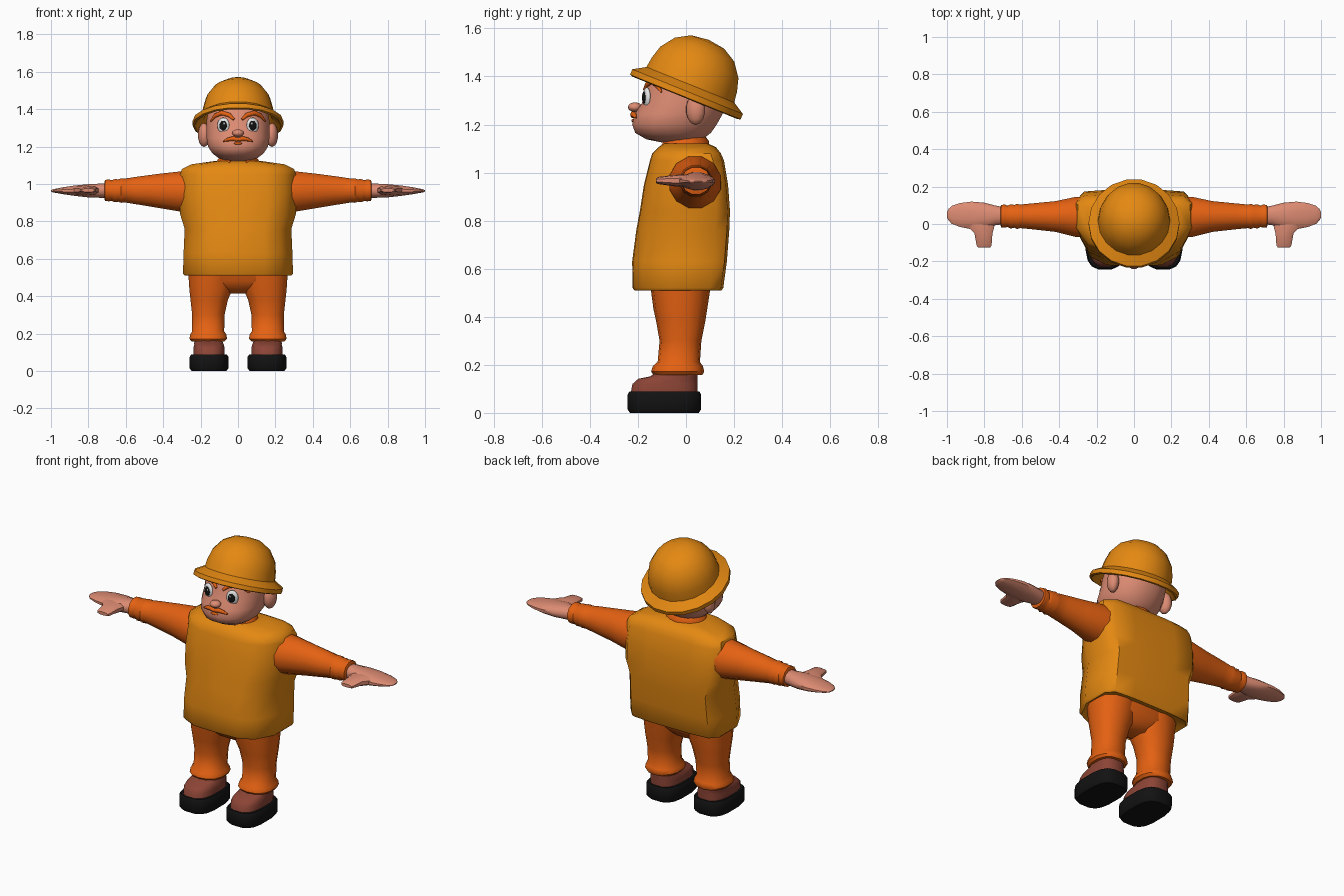
import bpy, bmesh, math
from mathutils import Vector, Matrix
from mathutils.bvhtree import BVHTree

if "Cube" in bpy.data.objects:
    bpy.data.objects.remove(bpy.data.objects["Cube"])


def mat(name, r, g, b):
    m = bpy.data.materials.new(name)
    m.diffuse_color = (r, g, b, 1)
    m.use_nodes = True
    m.node_tree.nodes["Principled BSDF"].inputs["Base Color"].default_value = m.diffuse_color
    return m


YELLOW = mat("amber_yellow", 0.78, 0.25, 0.006)
ORANGE = mat("deep_orange", 0.78, 0.12, 0.006)
SKIN = mat("skin", 0.72, 0.26, 0.17)
BROWN = mat("shoe_brown", 0.26, 0.058, 0.036)
BLACK = mat("black", 0.006, 0.006, 0.006)
WHITE = mat("white", 0.88, 0.88, 0.88)


def finish(name, bm, material, angle=45, mirror=False):
    bmesh.ops.recalc_face_normals(bm, faces=bm.faces[:])
    me = bpy.data.meshes.new(name)
    bm.to_mesh(me)
    bm.free()
    me.materials.append(material)
    ob = bpy.data.objects.new(name, me)
    bpy.context.collection.objects.link(ob)
    bpy.ops.object.select_all(action='DESELECT')
    ob.select_set(True)
    bpy.context.view_layer.objects.active = ob
    bpy.ops.object.shade_smooth_by_angle(angle=math.radians(angle))
    if mirror:
        ob.modifiers.new("mirror", 'MIRROR').use_mirror_merge = False
    return ob


def superellipse(sides, n):
    pts = []
    for i in range(sides):
        a = 2 * math.pi * (i + 0.5) / sides
        c, s = math.cos(a), math.sin(a)
        pts.append((math.copysign(abs(c) ** (2 / n), c), math.copysign(abs(s) ** (2 / n), s)))
    return pts


def loft(name, rings, material, axis='z', sides=12, n=2.0, section=None, angle=45, mirror=False):
    """Skin rings of (position, u0, u1, v0, v1) along an axis."""
    section = section or superellipse(sides, n)
    place = {'z': lambda p, u, v: (u, v, p),
             'x': lambda p, u, v: (p, u, v),
             'y': lambda p, u, v: (u, p, v)}[axis]
    bm = bmesh.new()
    loops = []
    for p, u0, u1, v0, v1 in rings:
        loops.append([bm.verts.new(place(p, (u0 + u1) / 2 + (u1 - u0) / 2 * a,
                                         (v0 + v1) / 2 + (v1 - v0) / 2 * b)) for a, b in section])
    k = len(section)
    for lo, hi in zip(loops, loops[1:]):
        for i in range(k):
            bm.faces.new((lo[i], lo[(i + 1) % k], hi[(i + 1) % k], hi[i]))
    bm.faces.new(loops[0])
    bm.faces.new(loops[-1])
    return finish(name, bm, material, angle, mirror)


def ball(name, center, radii, material, turn=0, segs=14, mirror=False):
    bm = bmesh.new()
    m = Matrix.Translation(center) @ Matrix.Rotation(turn, 4, 'Z') @ Matrix.Diagonal((*radii, 1))
    bmesh.ops.create_uvsphere(bm, u_segments=segs, v_segments=segs // 2 + 1, radius=1, matrix=m)
    return finish(name, bm, material, 60, mirror)


def tube(name, pts, radii, material):
    cu = bpy.data.curves.new(name, 'CURVE')
    cu.dimensions = '3D'
    cu.bevel_depth = 1
    cu.bevel_resolution = 2
    cu.use_fill_caps = True
    sp = cu.splines.new('POLY')
    sp.points.add(len(pts) - 1)
    for q, p, r in zip(sp.points, pts, radii):
        q.co = (*p, 1)
        q.radius = r
    cu.materials.append(material)
    ob = bpy.data.objects.new(name, cu)
    bpy.context.collection.objects.link(ob)


# Shoes
loft("sole", [(0, .06, .25, -.235, .055), (.015, .05, .26, -.245, .065), (.075, .05, .26, -.245, .065),
              (.088, .058, .252, -.238, .058)], BLACK, sides=16, n=3, mirror=True)
loft("shoe_upper", [(.08, .07, .24, -.232, .05), (.12, .07, .24, -.225, .05), (.142, .075, .235, -.2, .05),
                    (.152, .08, .235, -.15, .05), (.18, .085, .23, -.11, .048)],
     BROWN, sides=16, n=2.8, mirror=True)

# Trousers
loft("trouser_leg", [(.158, .07, .25, -.135, .068), (.172, .056, .262, -.145, .076), (.195, .06, .258, -.138, .07),
                     (.212, .072, .247, -.118, .058), (.3, .07, .247, -.11, .064), (.38, .052, .256, -.124, .08),
                     (.43, .03, .262, -.135, .088), (.54, .0, .27, -.15, .105)],
     ORANGE, sides=14, n=2.3, mirror=True)
loft("trouser_seat", [(.415, -.07, .07, -.07, .04), (.44, -.13, .13, -.11, .065), (.48, -.25, .25, -.14, .095),
                      (.6, -.268, .268, -.155, .11)], ORANGE, sides=16, n=2.6)

# Vest: flat back, chamfered front
half = [(.0, -1), (.5, -.98), (.8, -.75), (1, -.15), (1, .7), (.86, .95), (.45, 1)]
section = half + [(0, 1)] + [(-a, b) for a, b in reversed(half[1:])]
loft("vest", [(.53, -.25, .25, -.19, .12), (.51, -.285, .285, -.215, .148), (.52, -.294, .294, -.222, .155),
              (.63, -.291, .291, -.224, .17), (.76, -.285, .285, -.207, .18), (.84, -.31, .31, -.192, .183),
              (.95, -.314, .314, -.175, .175), (1.05, -.31, .31, -.15, .158), (1.08, -.3, .3, -.14, .145),
              (1.105, -.25, .25, -.115, .125), (1.122, -.13, .13, -.09, .09)],
     YELLOW, section=section)

# Sleeves with rippled cuffs
loft("sleeve", [(.26, -.075, .15, .845, 1.07), (.315, -.072, .148, .85, 1.07), (.42, -.045, .125, .868, 1.058),
                (.55, -.03, .112, .89, 1.04), (.61, -.024, .106, .9, 1.03), (.625, -.03, .11, .897, 1.033),
                (.64, -.022, .104, .903, 1.027), (.66, -.027, .108, .9, 1.028), (.675, -.018, .1, .908, 1.022),
                (.69, -.022, .106, .905, 1.026), (.71, -.02, .104, .907, 1.024), (.714, -.01, .094, .915, 1.014)],
     ORANGE, axis='x', sides=12, mirror=True)

# Hands
loft("hand", [(.69, -.002, .09, .925, 1.005), (.74, -.008, .1, .925, 1.003), (.8, -.026, .116, .927, 1.0),
              (.87, -.03, .122, .935, .993), (.93, -.018, .114, .944, .984), (.975, .0, .098, .952, .975),
              (.993, .02, .08, .956, .97), (1.0, .035, .065, .96, .966)],
     SKIN, axis='x', sides=12, n=2.2, mirror=True)
loft("thumb", [(.04, .74, .9, .94, .99), (-.02, .745, .885, .94, .992), (-.05, .755, .855, .943, .99),
               (-.115, .76, .843, .952, .982), (-.125, .767, .836, .957, .976)],
     SKIN, axis='y', sides=10, n=2.6, mirror=True)

# Neck and open collar
loft("neck", [(1.08, -.085, .085, -.09, .075), (1.17, -.08, .08, -.085, .07)], SKIN)
bm = bmesh.new()
prev = None
for i in range(15):
    a = math.radians(-90 + 24 + i * (360 - 48) / 14)
    c, s = math.cos(a), math.sin(a)
    dip = .012 * s
    ring = [bm.verts.new((c * r, s * r * .9 - .01, z + dip)) for r, z in
            ((.092, 1.1), (.118, 1.1), (.118, 1.118), (.1, 1.14), (.088, 1.138))]
    if prev:
        for j in range(5):
            bm.faces.new((prev[j], prev[(j + 1) % 5], ring[(j + 1) % 5], ring[j]))
    if i in (0, 14):
        bm.faces.new(ring)
    prev = ring
finish("collar", bm, ORANGE)

# Head
head = loft("head", [(1.125, -.065, .065, -.1, .04), (1.138, -.105, .105, -.165, .07),
                     (1.165, -.14, .14, -.213, .105), (1.2, -.162, .162, -.226, .13),
                     (1.245, -.17, .17, -.215, .155), (1.29, -.171, .171, -.185, .165),
                     (1.34, -.17, .17, -.172, .17), (1.42, -.155, .155, -.14, .16),
                     (1.5, -.08, .08, -.05, .11)], SKIN, sides=20, n=2.2, angle=70)
ball("ear", (.182, .04, 1.262), (.032, .042, .064), SKIN, turn=-.3, segs=12, mirror=True)
ball("nose", (0, -.212, 1.272), (.032, .03, .02), SKIN)

tree = BVHTree.FromPolygons([v.co.copy() for v in head.data.vertices],
                            [tuple(p.vertices) for p in head.data.polygons])


def on_face(x, z, out=0.0):
    """Point on the front of the head, pushed out along its normal."""
    hit, nor, _, _ = tree.ray_cast(Vector((x, -1, z)), Vector((0, 1, 0)))
    return hit + Vector((nor.x, nor.y, 0)).normalized() * out


# Eyes
TURN = .3
ball("eye_white", on_face(.078, 1.312), (.034, .014, .043), WHITE, TURN, mirror=True)
ball("pupil", on_face(.076, 1.312, .011), (.021, .006, .026), BLACK, TURN, mirror=True)
ball("eye_glint", on_face(.07, 1.322, .0165), (.006, .003, .007), WHITE, TURN, 8, mirror=True)

# Brows and moustache
for s, side in ((1, "left"), (-1, "right")):
    brow = [(.022, 1.345), (.045, 1.368), (.085, 1.38), (.12, 1.365), (.143, 1.335)]
    tube(side + "_brow", [on_face(s * x, z, .004) for x, z in brow], (.007, .012, .013, .011, .004), ORANGE)
    tache = [(0, 1.236), (.025, 1.243), (.05, 1.238), (.078, 1.228)]
    tube(side + "_moustache", [on_face(s * x, z, .006) for x, z in tache], (.01, .013, .01, .003), ORANGE)
ball("lower_lip", on_face(0, 1.217), (.024, .008, .007), ORANGE, 0, 10)

# Tilted hat with a rolled brim
profile = [(.0, .237), (.075, .227), (.135, .193), (.178, .135), (.194, .08), (.2, .035), (.232, .016),
           (.252, .004), (.252, -.02), (.24, -.024), (.19, .012), (.17, .08), (.0, .19)]
bm = bmesh.new()
vs = [bm.verts.new((r, 0, z)) for r, z in profile]
es = [bm.edges.new(e) for e in zip(vs, vs[1:])]
bmesh.ops.spin(bm, geom=vs + es, cent=(0, 0, 0), axis=(0, 0, 1), angle=2 * math.pi, steps=18)
bmesh.ops.remove_doubles(bm, verts=bm.verts[:], dist=.0005)
bm.transform(Matrix.Translation((0, .005, 1.333)) @ Matrix.Rotation(math.radians(-22), 4, 'X')
             @ Matrix.Diagonal((.965, 1, 1, 1)))
finish("hat", bm, YELLOW, 50)
